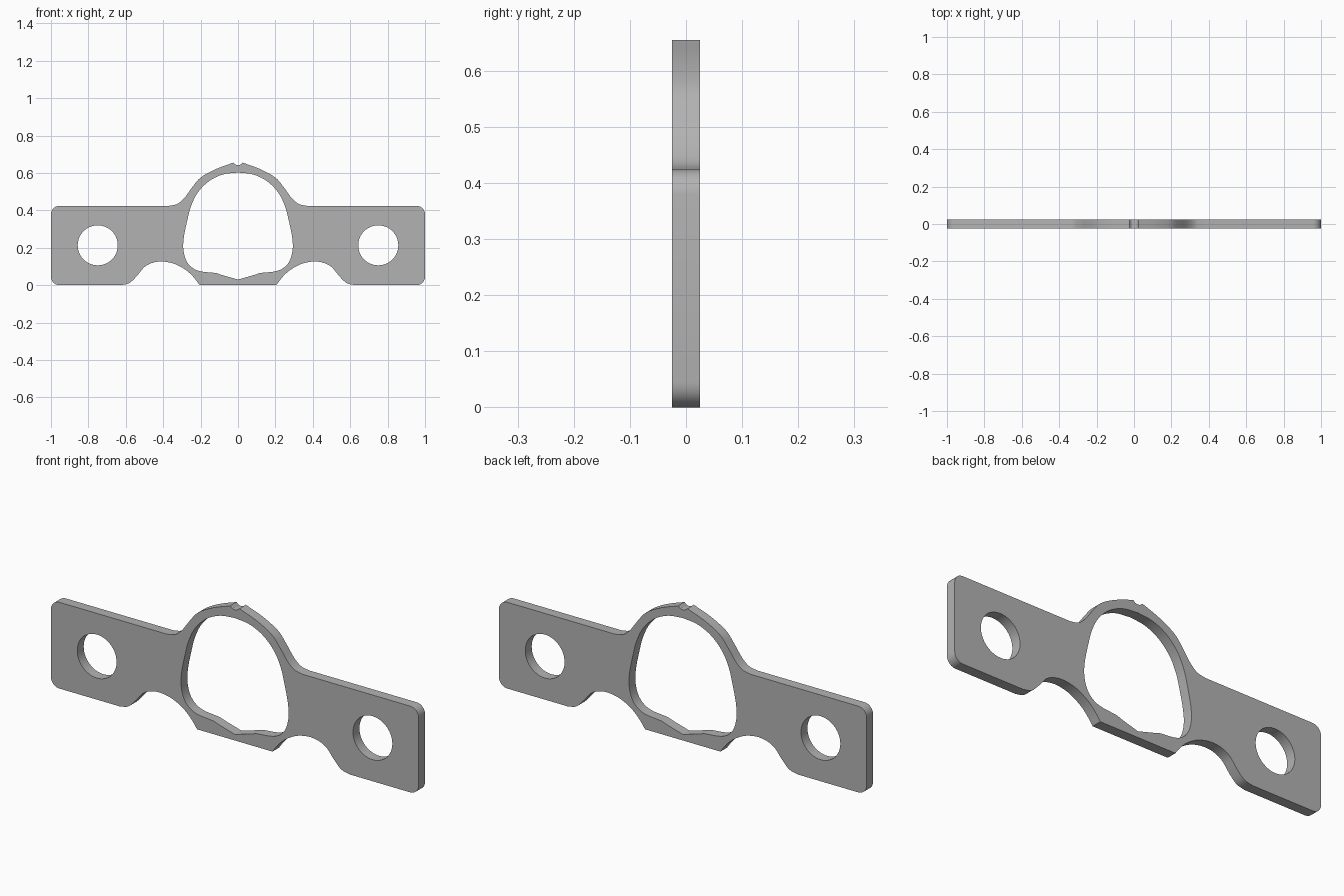
import bpy
from math import sin, cos, radians, pi
from mathutils import Vector

if "Cube" in bpy.data.objects:
    bpy.data.objects.remove(bpy.data.objects["Cube"])

THICK = 0.05


def arc(cx, cz, r, start, end, n):
    """Points on an arc, angles in degrees."""
    angles = [radians(start + (end - start) * i / n) for i in range(n + 1)]
    return [(cx + r * cos(a), cz + r * sin(a)) for a in angles]


def smooth(pts, n=5):
    """Smooth path through the points."""
    p = [Vector(q) for q in pts]
    p = [2 * p[0] - p[1]] + p + [2 * p[-1] - p[-2]]
    out = []
    for a, b, c, d in zip(p, p[1:], p[2:], p[3:]):
        for i in range(n):
            t = i / n
            out.append(tuple(0.5 * (2 * b + (c - a) * t + (2 * a - 5 * b + 4 * c - d) * t ** 2
                                    + (3 * b - a - 3 * c + d) * t ** 3)))
    return out + [tuple(pts[-1])]


def mirrored(half):
    """Close a half outline that starts and ends on the middle line."""
    return half + [(-x, z) for x, z in reversed(half) if x > 0.001]


# Outer outline: notch, crown, shoulder, mounting ear, scalloped underside
outer = [(0, 0.642), (0.013, 0.644)]
outer += smooth([(0.025, 0.655), (0.12, 0.62), (0.2, 0.575), (0.245, 0.523),
                 (0.287, 0.466), (0.325, 0.434), (0.37, 0.424)])
outer += arc(0.955, 0.379, 0.045, 90, 0, 6)
outer += arc(0.955, 0.045, 0.045, 0, -90, 6)
outer += smooth([(0.625, 0.0), (0.58, 0.012), (0.54, 0.05), (0.5, 0.097),
                 (0.455, 0.12), (0.4, 0.126), (0.335, 0.112), (0.275, 0.078),
                 (0.235, 0.04), (0.205, 0.0)])
outer += [(0, 0)]

# Central opening with a shallow V at the bottom
opening = smooth([(0, 0.602), (0.08, 0.592), (0.155, 0.556), (0.215, 0.495),
                  (0.25, 0.425), (0.268, 0.36), (0.289, 0.26), (0.292, 0.19),
                  (0.275, 0.128), (0.24, 0.09), (0.195, 0.073), (0.12, 0.065),
                  (0.085, 0.054), (0, 0.03)])

# Two round bolt holes
holes = [arc(side * 0.75, 0.213, 0.107, 0, 352.5, 47) for side in (-1, 1)]

# Filled flat profile with thickness
curve = bpy.data.curves.new("bracket_plate", "CURVE")
curve.dimensions = "2D"
curve.fill_mode = "BOTH"
curve.extrude = THICK / 2
for loop in [mirrored(outer), mirrored(opening)] + holes:
    spline = curve.splines.new("POLY")
    spline.points.add(len(loop) - 1)
    for point, (x, z) in zip(spline.points, loop):
        point.co = (x, z, 0, 1)
    spline.use_cyclic_u = True

plate = bpy.data.objects.new("bracket_plate", curve)
bpy.context.collection.objects.link(plate)
plate.rotation_euler.x = pi / 2

steel = bpy.data.materials.new("plain grey")
steel.use_nodes = True
grey = (0.45, 0.45, 0.45, 1)
steel.diffuse_color = grey
steel.node_tree.nodes["Principled BSDF"].inputs["Base Color"].default_value = grey
curve.materials.append(steel)

# Convert to mesh, smooth the curved rims and keep the edges sharp
bpy.ops.object.select_all(action="DESELECT")
plate.select_set(True)
bpy.context.view_layer.objects.active = plate
bpy.ops.object.convert(target="MESH")
bpy.ops.object.transform_apply(location=False, rotation=True, scale=False)
bpy.ops.object.mode_set(mode="EDIT")
bpy.ops.mesh.select_all(action="SELECT")
bpy.ops.mesh.remove_doubles(threshold=0.0001)
bpy.ops.mesh.normals_make_consistent(inside=False)
bpy.ops.object.mode_set(mode="OBJECT")
bpy.ops.object.shade_smooth_by_angle(angle=radians(30))
